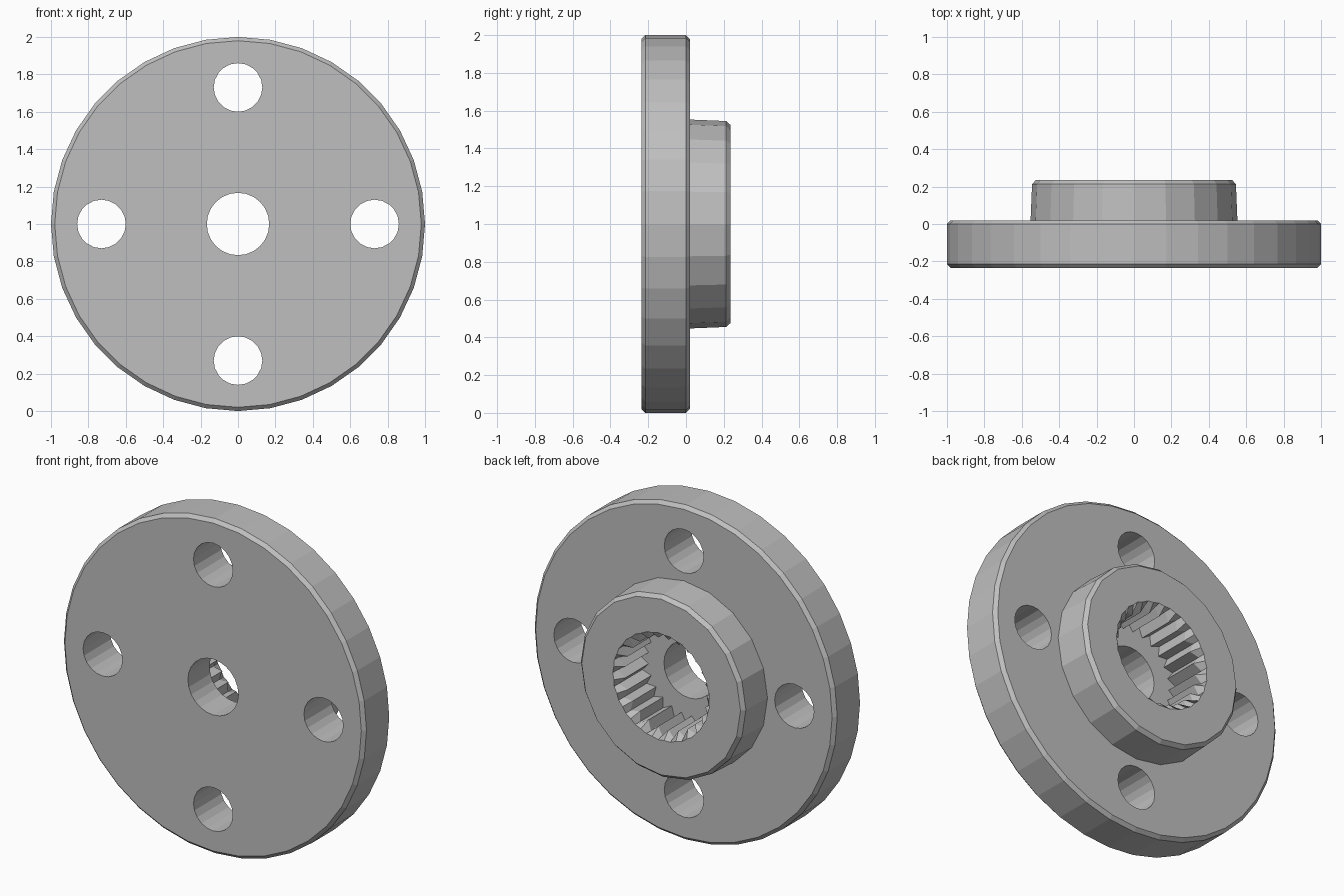
import bpy, bmesh
from math import sin, cos, tau

if "Cube" in bpy.data.objects:
    bpy.data.objects.remove(bpy.data.objects["Cube"], do_unlink=True)

grey = bpy.data.materials.new("grey metal")
grey.use_nodes = True
grey.diffuse_color = (0.52, 0.52, 0.52, 1)
grey.node_tree.nodes["Principled BSDF"].inputs["Base Color"].default_value = (0.52, 0.52, 0.52, 1)


def turned(name, profile, sides, centre=(0, 1)):
    """Solid along y; profile rows are (y, radius, radius of every second vertex)."""
    bm = bmesh.new()
    rings = []
    for y, outer, inner in profile:
        ring = []
        for i in range(sides):
            a = tau * i / sides
            r = inner if i % 2 else outer
            ring.append(bm.verts.new((centre[0] + r * cos(a), y, centre[1] + r * sin(a))))
        rings.append(ring)
    for low, high in zip(rings, rings[1:]):
        for i in range(sides):
            j = (i + 1) % sides
            bm.faces.new((low[i], low[j], high[j], high[i]))
    bm.faces.new(rings[0])
    bm.faces.new(rings[-1])
    bmesh.ops.recalc_face_normals(bm, faces=bm.faces)
    mesh = bpy.data.meshes.new(name)
    bm.to_mesh(mesh)
    bm.free()
    mesh.materials.append(grey)
    obj = bpy.data.objects.new(name, mesh)
    bpy.context.collection.objects.link(obj)
    return obj


def cut(body, cutters):
    bpy.context.view_layer.objects.active = body
    for cutter in cutters:
        mod = body.modifiers.new("cut", "BOOLEAN")
        mod.operation = "DIFFERENCE"
        mod.solver = "EXACT"
        mod.object = cutter
        bpy.ops.object.modifier_apply(modifier=mod.name)


def plain(*rows):
    return [(y, r, r) for y, r in rows]


# Chamfered flange and raised hub
flange = turned("flange", plain((-0.235, 0.98), (-0.215, 1), (0, 1), (0.02, 0.98)), 36)
hub = turned("hub", plain((0.02, 0.553), (0.213, 0.545), (0.235, 0.525)), 20)

# Cutters: four bolt holes, the centre hole and the toothed socket
bolts = [turned("bolt_cutter", plain((-0.4, 0.13), (0.4, 0.13)), 20,
                (0.73 * cos(tau * k / 4), 1 + 0.73 * sin(tau * k / 4))) for k in range(4)]
centre = turned("centre_cutter", plain((-0.4, 0.167), (0.1, 0.167)), 24)
socket = turned("socket_cutter", [(-0.03, 0.32, 0.27), (0.19, 0.32, 0.27),
                                  (0.235, 0.32, 0.315), (0.3, 0.32, 0.315)], 50)

cut(flange, bolts + [centre, socket])
cut(hub, [socket])
for cutter in bolts + [centre, socket]:
    bpy.data.objects.remove(cutter, do_unlink=True)
